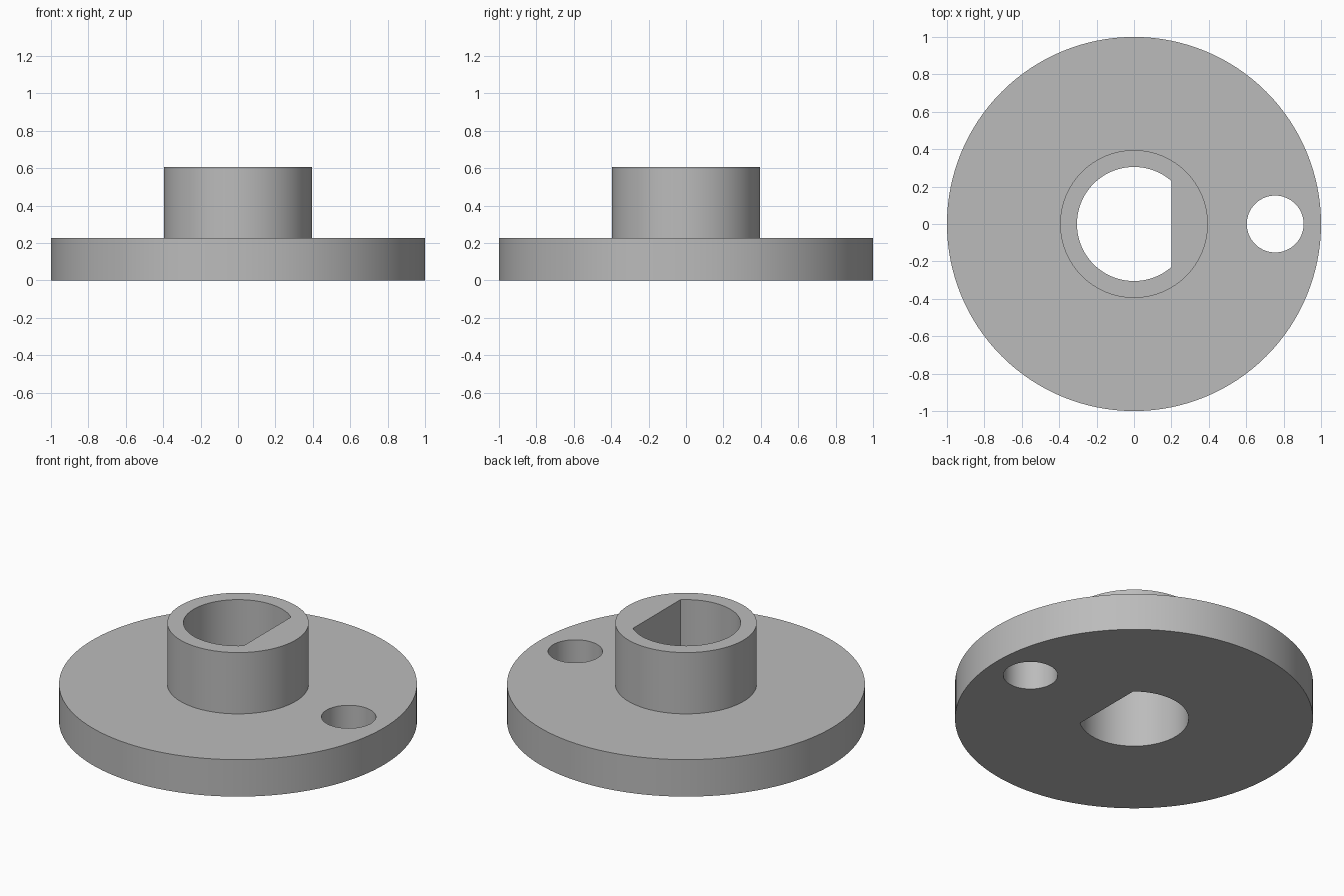
import bpy
import bmesh
from math import acos, cos, pi, radians, sin

FLANGE_TOP, HUB_TOP = 0.228, 0.606
BORE_RADIUS, BORE_FLAT = 0.305, 0.2

cube = bpy.data.objects.get("Cube")
if cube:
    bpy.data.objects.remove(cube, do_unlink=True)

grey = bpy.data.materials.new("plain grey")
grey.use_nodes = True
colour = (0.5, 0.5, 0.5, 1)
grey.diffuse_color = colour
grey.node_tree.nodes["Principled BSDF"].inputs["Base Color"].default_value = colour


def arc(radius, centre_x=0, start=0, end=2 * pi, steps=96, closed=True):
    """Points along an arc; a closed circle omits the repeated last point."""
    count = steps if closed else steps + 1
    angles = [start + (end - start) * i / steps for i in range(count)]
    return [(centre_x + radius * cos(a), radius * sin(a)) for a in angles]


def prism(name, outline, bottom, top):
    """Extrude a flat outline upward into a solid."""
    bm = bmesh.new()
    face = bm.faces.new([bm.verts.new((x, y, bottom)) for x, y in outline])
    result = bmesh.ops.extrude_face_region(bm, geom=[face])
    verts = [v for v in result["geom"] if isinstance(v, bmesh.types.BMVert)]
    bmesh.ops.translate(bm, verts=verts, vec=(0, 0, top - bottom))
    bmesh.ops.recalc_face_normals(bm, faces=bm.faces)
    mesh = bpy.data.meshes.new(name)
    bm.to_mesh(mesh)
    bm.free()
    mesh.materials.append(grey)
    obj = bpy.data.objects.new(name, mesh)
    bpy.context.collection.objects.link(obj)
    return obj


def combine(target, other, operation):
    """Apply a boolean and discard the second solid."""
    bpy.context.view_layer.objects.active = target
    mod = target.modifiers.new(operation.lower(), "BOOLEAN")
    mod.operation = operation
    mod.solver = "EXACT"
    mod.object = other
    other.hide_render = True
    bpy.ops.object.modifier_apply(modifier=mod.name)
    bpy.data.objects.remove(other, do_unlink=True)


# Round flange with a raised hub
body = prism("flanged_hub", arc(1, steps=128), 0, FLANGE_TOP)
hub = prism("hub", arc(0.395), FLANGE_TOP / 2, HUB_TOP)
combine(body, hub, "UNION")

# D-shaped shaft bore, flat on the left
flat_angle = acos(BORE_FLAT / BORE_RADIUS)
d_outline = arc(BORE_RADIUS, 0, flat_angle, 2 * pi - flat_angle, closed=False)
combine(body, prism("bore_cutter", d_outline, -0.1, 0.8), "DIFFERENCE")

# Off-centre pin hole through the flange
combine(body, prism("pin_cutter", arc(0.152, 0.755, steps=64), -0.1, 0.4), "DIFFERENCE")

# Smooth round walls with crisp rims
bpy.ops.object.select_all(action="DESELECT")
body.select_set(True)
bpy.context.view_layer.objects.active = body
bpy.ops.object.shade_smooth_by_angle(angle=radians(30))
